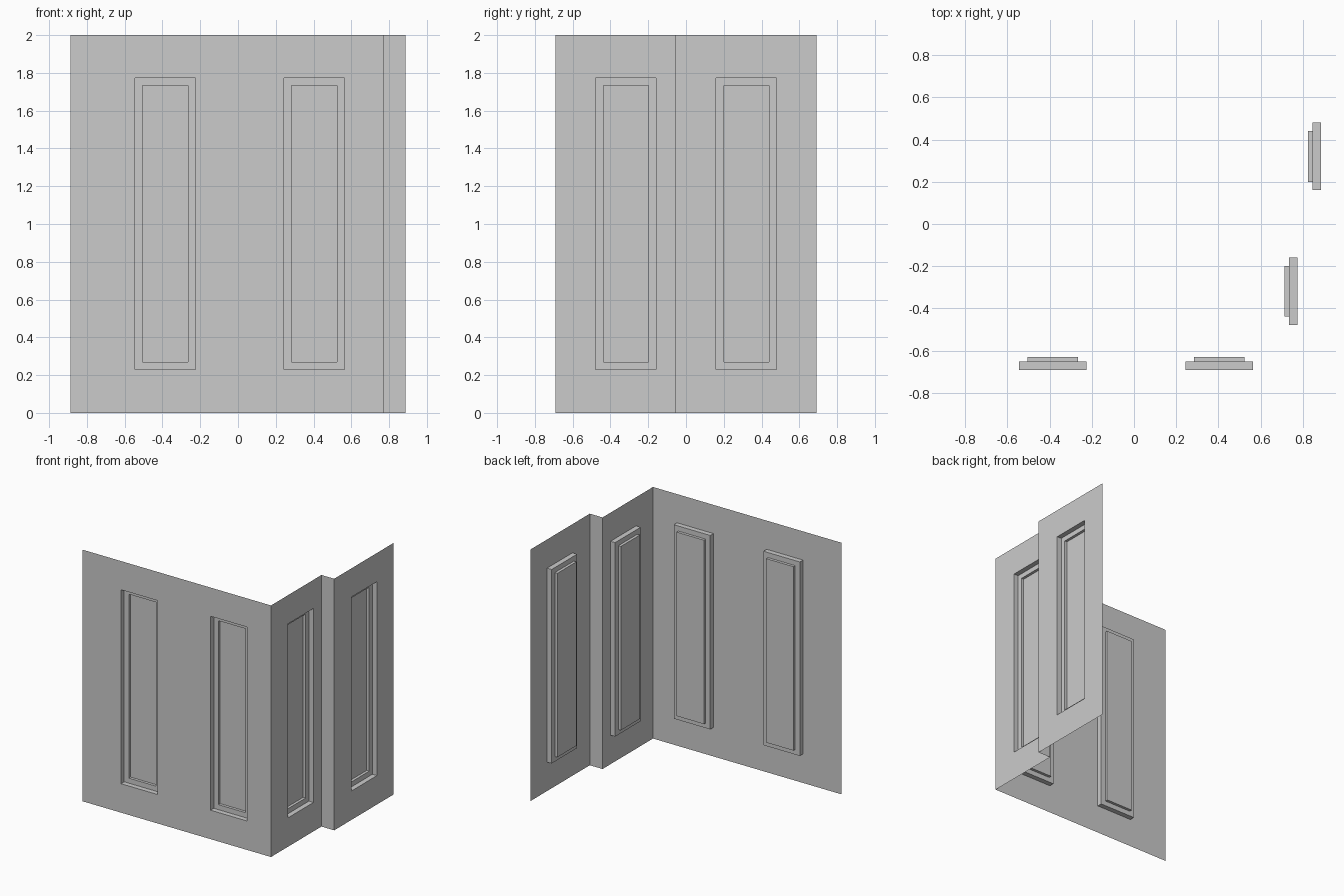
import bpy, bmesh
from mathutils import Vector

if "Cube" in bpy.data.objects:
    bpy.data.objects.remove(bpy.data.objects["Cube"])


def wall(name, origin, direction, length, windows=()):
    """Upright sheet wall with stepped recesses pushed inward (to the left of direction)."""
    o, d = Vector(origin), Vector(direction)
    inward = Vector((-d.y, d.x, 0))
    bm = bmesh.new()

    def rect(u0, u1, z0, z1, depth):
        return [bm.verts.new(o + d * u + inward * depth + Vector((0, 0, z)))
                for u, z in ((u0, z0), (u1, z0), (u1, z1), (u0, z1))]

    def ring(a, b):
        for i in range(4):
            j = (i + 1) % 4
            bm.faces.new((a[i], a[j], b[j], b[i]))

    # one strip of wall per window, split halfway between neighbours
    if not windows:
        bm.faces.new(rect(0, length, 0, 2, 0))
    else:
        splits = [0] + [(a[1] + b[0]) / 2 for a, b in zip(windows, windows[1:])] + [length]
        for (u0, u1), s0, s1 in zip(windows, splits, splits[1:]):
            loops = [rect(s0, s1, 0, 2, 0),
                     rect(u0, u1, 0.23, 1.772, 0),
                     rect(u0, u1, 0.23, 1.772, 0.04),
                     rect(u0 + 0.04, u1 - 0.04, 0.27, 1.732, 0.04),
                     rect(u0 + 0.04, u1 - 0.04, 0.27, 1.732, 0.062)]
            for a, b in zip(loops, loops[1:]):
                ring(a, b)
            bm.faces.new(loops[-1])
    bmesh.ops.remove_doubles(bm, verts=bm.verts, dist=1e-5)
    mesh = bpy.data.meshes.new(name)
    bm.to_mesh(mesh)
    bm.free()
    bpy.context.collection.objects.link(bpy.data.objects.new(name, mesh))


X0, X1, X2 = -0.886, 0.774, 0.886
Y0, Y1, Y2 = -0.691, -0.057, 0.691

# wide front wall with two recessed panels
wall("front_wall", (X0, Y0, 0), (1, 0, 0), X1 - X0,
     [(-0.545 - X0, -0.225 - X0), (0.243 - X0, 0.563 - X0)])
# side wall, narrow return and stepped-out side wall
wall("side_wall_front", (X1, Y0, 0), (0, 1, 0), Y1 - Y0, [(-0.478 - Y0, -0.158 - Y0)])
wall("side_return", (X1, Y1, 0), (1, 0, 0), X2 - X1)
wall("side_wall_back", (X2, Y1, 0), (0, 1, 0), Y2 - Y1, [(0.16 - Y1, 0.48 - Y1)])
